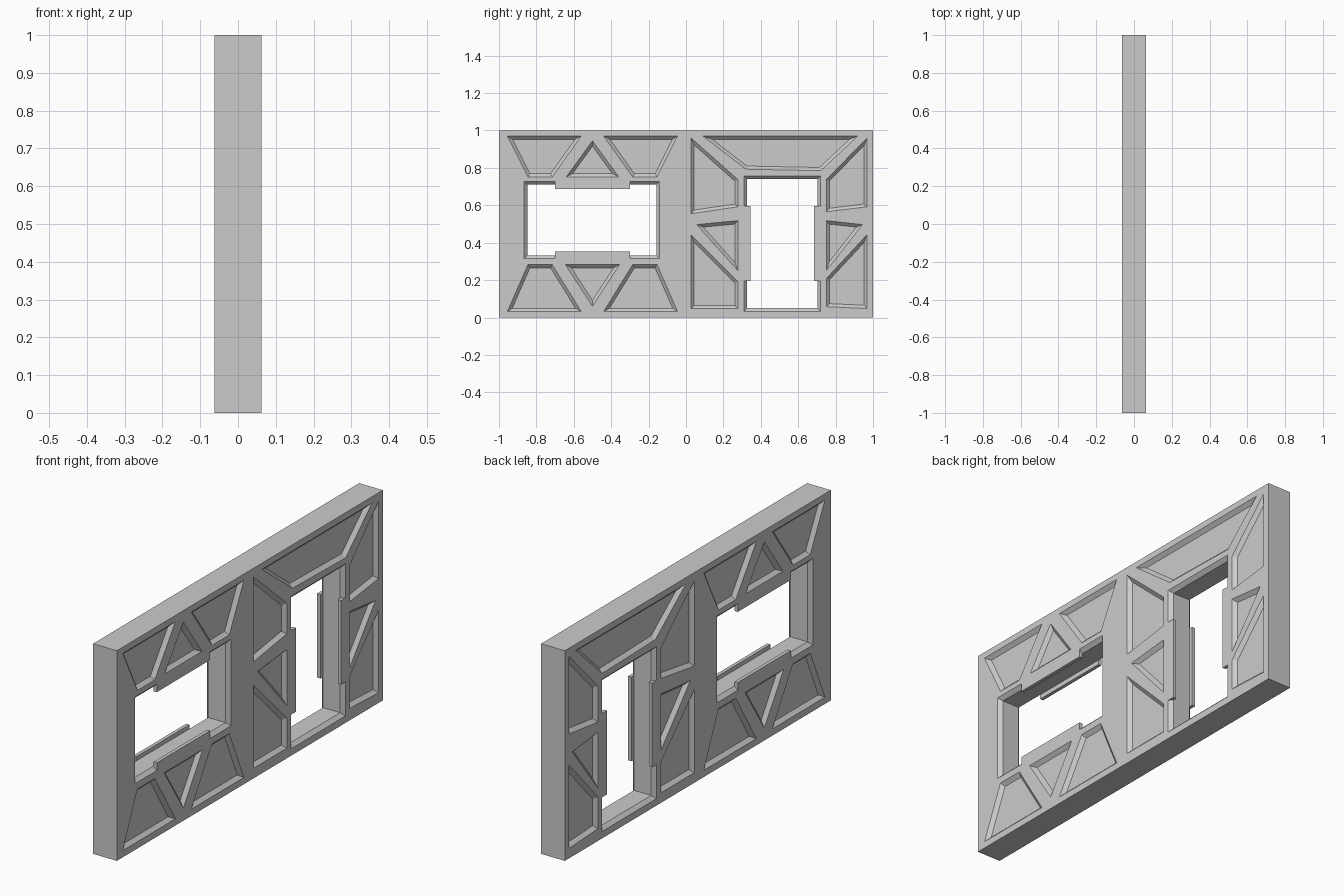
import bpy, bmesh
from mathutils import Vector

cube = bpy.data.objects.get("Cube")
if cube:
    bpy.data.objects.remove(cube, do_unlink=True)

HALF = 0.0625     # half the wall thickness
STEP = 0.017      # depth and width of every chamfer
OVER = HALF + 0.02

plaster = bpy.data.materials.new("wall grey")
plaster.use_nodes = True
GREY = (0.6, 0.6, 0.6, 1)
plaster.diffuse_color = GREY
plaster.node_tree.nodes["Principled BSDF"].inputs["Base Color"].default_value = GREY


def make_object(name, bm):
    bmesh.ops.recalc_face_normals(bm, faces=bm.faces)
    mesh = bpy.data.meshes.new(name)
    bm.to_mesh(mesh)
    bm.free()
    mesh.materials.append(plaster)
    obj = bpy.data.objects.new(name, mesh)
    bpy.context.collection.objects.link(obj)
    return obj


def add_box(bm, low, high):
    verts = bmesh.ops.create_cube(bm, size=1)["verts"]
    low, high = Vector(low), Vector(high)
    for v in verts:
        v.co = (low + high) / 2 + v.co * (high - low)


def inset(points, width):
    """Shrink a convex outline by the same width on every edge."""
    pts = [Vector(p) for p in points]
    centre = sum(pts, Vector((0, 0))) / len(pts)
    result = []
    for i, p in enumerate(pts):
        normals = []
        for a, b in ((pts[i - 1], p), (p, pts[(i + 1) % len(pts)])):
            n = Vector((a.y - b.y, b.x - a.x)).normalized()
            normals.append(n if n.dot(centre - a) > 0 else -n)
        n1, n2 = normals
        result.append(p + (n1 + n2) * width / (1 + n1.dot(n2)))
    return result


def loft(bm, sections):
    """Closed solid through outlines placed at successive x positions."""
    rings = [[bm.verts.new((x, p[0], p[1])) for p in pts] for x, pts in sections]
    for a, b in zip(rings, rings[1:]):
        for i in range(len(a)):
            bm.faces.new((a[i - 1], a[i], b[i], b[i - 1]))
    bm.faces.new(rings[0])
    bm.faces.new(rings[-1])


def rectangle(y0, y1, z0, z1):
    return [(y0, z0), (y1, z0), (y1, z1), (y0, z1)]


# Openings: y and z limits at the wall face
WINDOW = (-0.865, -0.142, 0.315, 0.727)
DOOR = (0.31, 0.72, 0.033, 0.757)

# Sunken panels around the window
panels = [
    [(-0.5, 0.945), (-0.36, 0.752), (-0.64, 0.752)],
    [(-0.5, 0.06), (-0.355, 0.283), (-0.645, 0.283)],
]
for side in (-1, 1):
    for edge, inner in ((0.97, 0.752), (0.032, 0.283)):
        panels.append([(-0.5 + side * y, z) for y, z in
                       ((0.455, edge), (0.06, edge), (0.215, inner), (0.345, inner))])

# Sunken panels around the door
panels += [
    [(0.09, 0.97), (0.918, 0.97), (0.72, 0.785), (0.32, 0.793)],
    [(0.027, 0.96), (0.278, 0.737), (0.278, 0.592), (0.027, 0.555)],
    [(0.057, 0.497), (0.278, 0.518), (0.278, 0.25)],
    [(0.027, 0.443), (0.278, 0.192), (0.278, 0.048), (0.027, 0.048)],
    [(0.968, 0.96), (0.75, 0.737), (0.75, 0.565), (0.968, 0.592)],
    [(0.944, 0.497), (0.75, 0.518), (0.75, 0.25)],
    [(0.968, 0.443), (0.75, 0.208), (0.75, 0.058), (0.968, 0.048)],
]

# Wall slab
bm = bmesh.new()
add_box(bm, (-HALF, -1, 0), (HALF, 1, 1))
wall = make_object("wall", bm)

# Cutter holding both openings and the panels of both faces
bm = bmesh.new()
for limits in (WINDOW, DOOR):
    outer = rectangle(*limits)
    inner = inset(outer, STEP)
    loft(bm, [(-OVER, outer), (-HALF, outer), (STEP - HALF, inner),
              (HALF - STEP, inner), (HALF, outer), (OVER, outer)])
for outer in panels:
    for side in (-1, 1):
        loft(bm, [(side * OVER, outer), (side * HALF, outer),
                  (side * (HALF - STEP), inset(outer, STEP))])
cutter = make_object("cutter", bm)
cutter.hide_render = True

cut = wall.modifiers.new("cut", "BOOLEAN")
cut.operation = "DIFFERENCE"
cut.solver = "EXACT"
cut.object = cutter
bpy.context.view_layer.objects.active = wall
bpy.ops.object.modifier_apply(modifier=cut.name)
bpy.data.objects.remove(cutter, do_unlink=True)

# Thin lips reaching into the openings, flush with each wall face
lips = {
    "window_top_lip": (-0.7, -0.3, 0.688, WINDOW[3]),
    "window_bottom_lip": (-0.7, -0.3, WINDOW[2], 0.352),
    "door_front_lip": (DOOR[0], 0.345, 0.195, 0.595),
    "door_back_lip": (0.685, DOOR[1], 0.195, 0.595),
}
for name, (y0, y1, z0, z1) in lips.items():
    for side, label in ((-1, "right"), (1, "left")):
        bm = bmesh.new()
        x0, x1 = sorted((side * (HALF - STEP), side * HALF))
        add_box(bm, (x0, y0, z0), (x1, y1, z1))
        make_object(name + "_" + label, bm)
